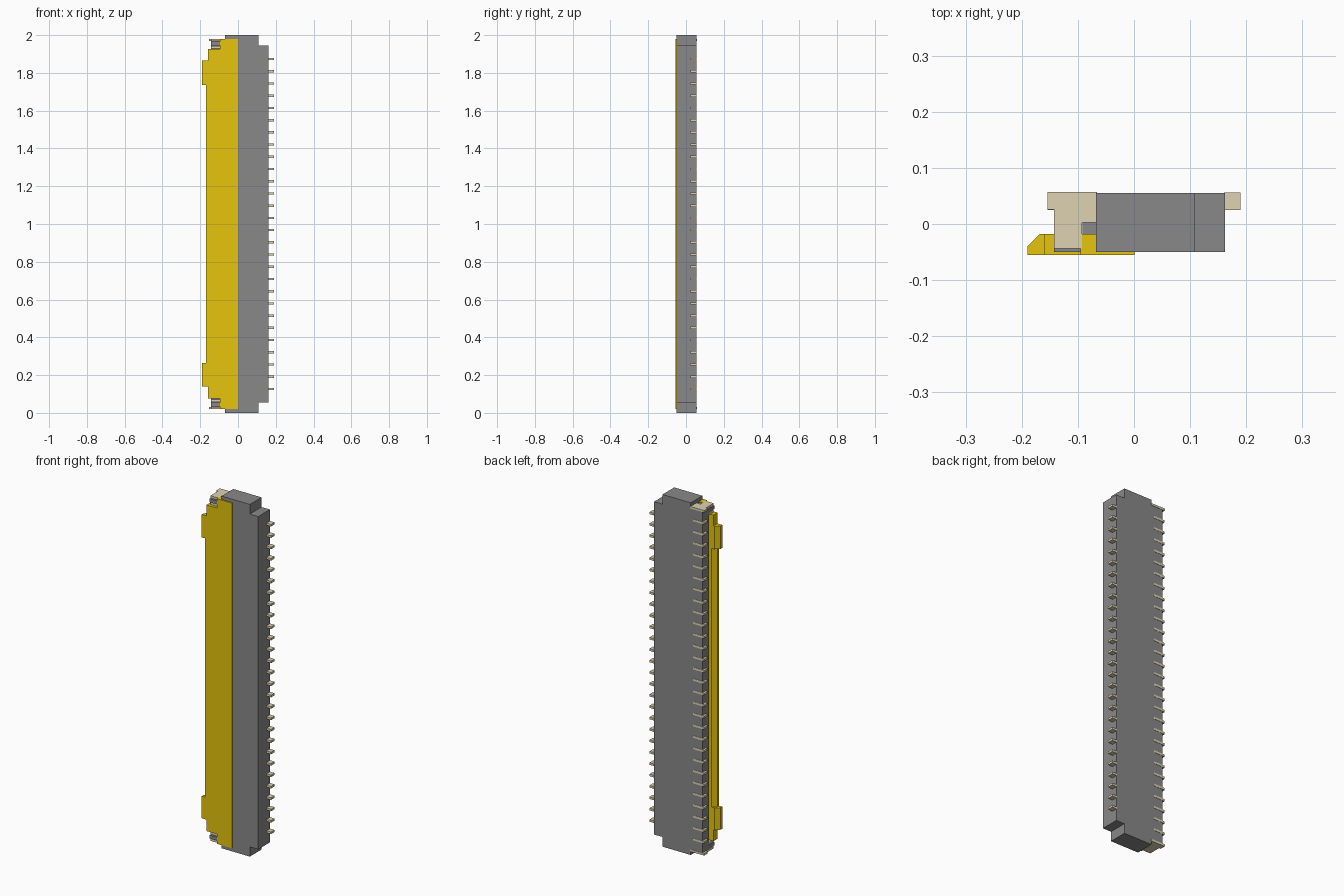
import bpy, bmesh

if "Cube" in bpy.data.objects:
    bpy.data.objects.remove(bpy.data.objects["Cube"])


def material(name, rgb):
    m = bpy.data.materials.new(name)
    m.diffuse_color = (*rgb, 1)
    m.use_nodes = True
    m.node_tree.nodes["Principled BSDF"].inputs["Base Color"].default_value = m.diffuse_color
    return m


GREY = material("grey_plastic", (0.25, 0.25, 0.25))
GOLD = material("yellow_plastic", (0.79, 0.55, 0.004))
METAL = material("tin_metal", (0.73, 0.65, 0.44))


def prism(bm, pts, lo, hi, axis):
    """Extrude an outline: (x, y) along z, or (x, z) along y."""
    def co(p, d):
        return (p[0], p[1], d) if axis == 'Z' else (p[0], d, p[1])
    a = [bm.verts.new(co(p, lo)) for p in pts]
    b = [bm.verts.new(co(p, hi)) for p in pts]
    bm.faces.new(a)
    bm.faces.new(b[::-1])
    n = len(pts)
    for i in range(n):
        j = (i + 1) % n
        bm.faces.new((a[i], b[i], b[j], a[j]))


def box(bm, x0, x1, y0, y1, z0, z1):
    prism(bm, [(x0, y0), (x1, y0), (x1, y1), (x0, y1)], z0, z1, 'Z')


def finish(bm, name, mat):
    bmesh.ops.recalc_face_normals(bm, faces=bm.faces)
    me = bpy.data.meshes.new(name)
    bm.to_mesh(me)
    bm.free()
    ob = bpy.data.objects.new(name, me)
    bpy.context.collection.objects.link(ob)
    me.materials.append(mat)


def both_ends(bm, x0, x1, y0, y1, z0, z1):
    box(bm, x0, x1, y0, y1, z0, z1)
    box(bm, x0, x1, y0, y1, 2 - z1, 2 - z0)


# Main housing with stepped ends
bm = bmesh.new()
prism(bm, [(-0.068, 0), (0.109, 0), (0.109, 0.055), (0.162, 0.055),
           (0.162, 1.945), (0.109, 1.945), (0.109, 2), (-0.068, 2)], -0.05, 0.055, 'Y')
finish(bm, "housing", GREY)

# Rear shelf under the latch
bm = bmesh.new()
box(bm, -0.142, -0.068, 0.003, 0.055, 0.032, 1.968)
both_ends(bm, -0.092, -0.068, -0.018, 0.004, 1.93, 1.975)
finish(bm, "rear_shelf", GREY)

# Hinge posts at each end
bm = bmesh.new()
both_ends(bm, -0.143, -0.093, -0.05, 0.003, 1.945, 1.965)
finish(bm, "hinge_posts", GREY)

# Metal retaining clips: outer plate, inner plate and a thin solder foot
bm = bmesh.new()
both_ends(bm, -0.143, -0.093, -0.044, 0.057, 1.968, 1.98)
both_ends(bm, -0.143, -0.093, -0.044, 0.003, 1.93, 1.942)
both_ends(bm, -0.093, -0.066, 0.003, 0.057, 1.968, 1.98)
both_ends(bm, -0.154, -0.143, 0.026, 0.057, 1.968, 1.98)
finish(bm, "end_clips", METAL)

# Flip latch: chamfered bar, stepped ends, two pull tabs, thin front cover
bm = bmesh.new()


def chamfered(x, z0, z1):
    prism(bm, [(-0.068, -0.055), (x, -0.055), (x, -0.04),
               (x + 0.022, -0.018), (-0.068, -0.018)], z0, z1, 'Z')


chamfered(-0.17, 0.265, 1.735)
for z0, z1 in ((0.14, 0.265), (1.735, 1.865)):
    chamfered(-0.19, z0, z1)
for z0, z1 in ((0.075, 0.14), (1.865, 1.927)):
    box(bm, -0.16, -0.068, -0.055, -0.018, z0, z1)
both_ends(bm, -0.095, -0.068, -0.055, -0.018, 1.925, 1.98)
box(bm, -0.068, 0.001, -0.055, -0.05, 0.02, 1.98)
finish(bm, "flip_latch", GOLD)

# Contact tails: 28 in front, 29 staggered behind
PITCH = 0.0647
for name, count, x0, x1 in (("front_contacts", 28, 0.16, 0.19),
                            ("rear_contacts", 29, -0.154, -0.085)):
    bm = bmesh.new()
    for i in range(count):
        z = 1 + (i - (count - 1) / 2) * PITCH
        box(bm, x0, x1, 0.025, 0.0565, z - 0.006, z + 0.006)
    finish(bm, name, METAL)
